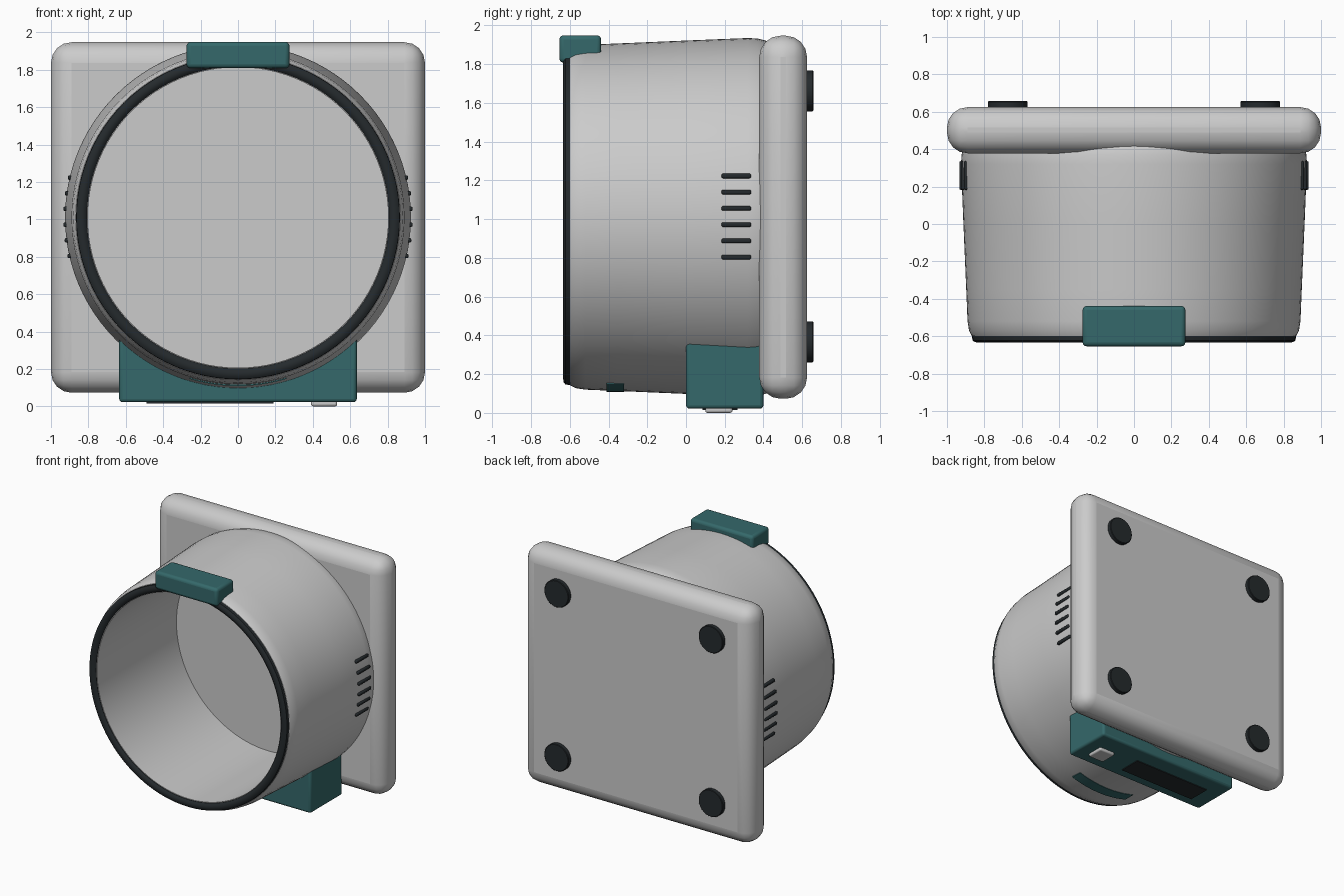
import bpy, bmesh, math
from mathutils import Matrix

if "Cube" in bpy.data.objects:
    bpy.data.objects.remove(bpy.data.objects["Cube"])

CZ = 1.01  # height of the drum axis


def material(name, rgb):
    m = bpy.data.materials.new(name)
    m.diffuse_color = (*rgb, 1)
    m.use_nodes = True
    m.node_tree.nodes["Principled BSDF"].inputs["Base Color"].default_value = m.diffuse_color
    return m


TEAL = material("teal", (0.035, 0.14, 0.145))
BLACK = material("black", (0.018, 0.023, 0.026))


def finish(name, bm, mat=None, bevel=0, segments=3):
    bmesh.ops.recalc_face_normals(bm, faces=bm.faces)
    me = bpy.data.meshes.new(name)
    bm.to_mesh(me)
    bm.free()
    ob = bpy.data.objects.new(name, me)
    bpy.context.collection.objects.link(ob)
    if mat:
        me.materials.append(mat)
    if bevel:
        b = ob.modifiers.new("bevel", 'BEVEL')
        b.width, b.segments = bevel, segments
        b.limit_method, b.angle_limit = 'ANGLE', math.radians(40)
    bpy.ops.object.select_all(action='DESELECT')
    bpy.context.view_layer.objects.active = ob
    ob.select_set(True)
    bpy.ops.object.shade_smooth_by_angle(angle=math.radians(35))
    return ob


def box(name, x, y, z, mat=None, bevel=0, segments=3):
    bm = bmesh.new()
    bmesh.ops.create_cube(bm, size=1)
    for v in bm.verts:
        for i, (lo, hi) in enumerate((x, y, z)):
            v.co[i] = lo if v.co[i] < 0 else hi
    return finish(name, bm, mat, bevel, segments)


def lathe(name, profile, mat=None, n=96):
    """Closed (radius, y) profile spun round the drum axis."""
    bm = bmesh.new()
    rings = []
    for k in range(n):
        a = 2 * math.pi * k / n
        rings.append([bm.verts.new((r * math.sin(a), y, CZ + r * math.cos(a))) for r, y in profile])
    m = len(profile)
    for k in range(n):
        p, q = rings[k], rings[(k + 1) % n]
        for i in range(m):
            j = (i + 1) % m
            bm.faces.new((p[i], p[j], q[j], q[i]))
    return finish(name, bm, mat)


def prism(name, outline, y0, y1, mat, bevel=0):
    """(x, z) outline extruded along y."""
    bm = bmesh.new()
    face = bm.faces.new([bm.verts.new((x, y0, z)) for x, z in outline])
    out = bmesh.ops.extrude_face_region(bm, geom=[face])
    for v in out["geom"]:
        if isinstance(v, bmesh.types.BMVert):
            v.co.y = y1
    return finish(name, bm, mat, bevel)


def low_arc(r, half_x, n=32):
    """Points along the underside of a circle round the drum axis."""
    xs = [half_x - 2 * half_x * i / n for i in range(n + 1)]
    return [(x, CZ - math.sqrt(r * r - x * x)) for x in xs]


# Square rounded back plate
box("back_plate", (-1, 1), (0.378, 0.625), (0.073, 1.947), bevel=0.11, segments=4)

# Hollow tapered drum
lathe("drum_shell", [(0.803, -0.615), (0.845, -0.61), (0.868, -0.598), (0.882, -0.57), (0.89, -0.52),
                     (0.897, -0.35), (0.912, 0.0), (0.925, 0.32), (0.922, 0.37), (0.912, 0.41),
                     (0.89, 0.45), (0.803, 0.45)])

# Dark gasket round the opening
lathe("front_gasket", [(0.808, -0.60), (0.808, -0.618), (0.82, -0.63), (0.836, -0.634),
                       (0.852, -0.631), (0.864, -0.622), (0.866, -0.595)], BLACK)

# Latch block on top of the rim
box("top_latch", (-0.275, 0.275), (-0.654, -0.438), (1.808, 1.949), TEAL, 0.022)

# Control base, shaped to the drum underneath
prism("control_base", [(-0.635, 0.022), (0.635, 0.022)] + low_arc(0.87, 0.635), 0.0, 0.40, TEAL, 0.018)
box("display_panel", (-0.49, 0.19), (0.085, 0.265), (0.016, 0.04), BLACK)
box("push_button", (0.39, 0.53), (0.1, 0.24), (0.0, 0.04), bevel=0.012)

# Curved accent strip under the drum
prism("accent_strip", low_arc(0.901, 0.26) + low_arc(0.88, 0.26)[::-1], -0.41, -0.32, TEAL)

# Side vent slots
for side, s in (("right", 1), ("left", -1)):
    for i in range(6):
        z = 0.804 + i * 0.0838
        x = s * (math.sqrt(0.923 ** 2 - (z - CZ) ** 2) - 0.004)
        box(f"vent_{side}_{i + 1}", (x - 0.016, x + 0.016), (0.183, 0.336),
            (z - 0.012, z + 0.012), BLACK, 0.008, 2)

# Rear rubber feet
for x in (-0.675, 0.675):
    for z in (0.367, 1.662):
        bm = bmesh.new()
        bmesh.ops.create_cone(bm, cap_ends=True, segments=32, radius1=0.106, radius2=0.106, depth=0.06,
                              matrix=Matrix.Translation((x, 0.627, z)) @ Matrix.Rotation(math.pi / 2, 4, 'X'))
        finish("rear_foot", bm, BLACK, 0.004, 1)
